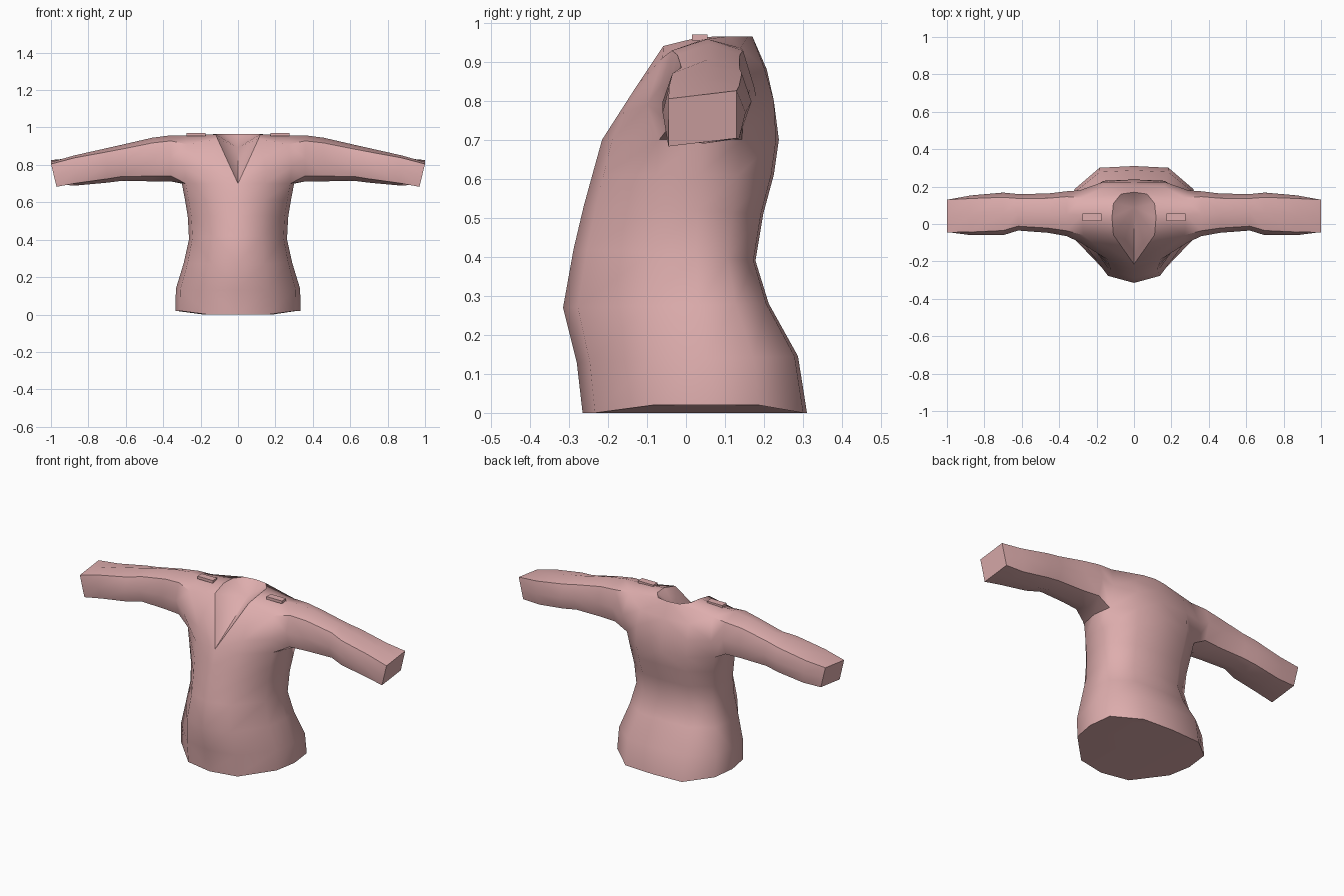
import bpy, bmesh

cube = bpy.data.objects.get("Cube")
if cube:
    bpy.data.objects.remove(cube, do_unlink=True)

pink = bpy.data.materials.new("dusty_pink_knit")
pink.use_nodes = True
pink.diffuse_color = (0.73, 0.42, 0.42, 1)
pink.node_tree.nodes["Principled BSDF"].inputs["Base Color"].default_value = (0.73, 0.42, 0.42, 1)


def finish(bm, name, smooth):
    """Turn half a bmesh into a mirrored object."""
    bmesh.ops.recalc_face_normals(bm, faces=bm.faces)
    mesh = bpy.data.meshes.new(name)
    bm.to_mesh(mesh)
    bm.free()
    mesh.materials.append(pink)
    obj = bpy.data.objects.new(name, mesh)
    bpy.context.collection.objects.link(obj)
    bpy.ops.object.select_all(action='DESELECT')
    bpy.context.view_layer.objects.active = obj
    obj.select_set(True)
    mod = obj.modifiers.new("mirror", 'MIRROR')
    mod.merge_threshold = 0.0005
    bpy.ops.object.modifier_apply(modifier=mod.name)
    if smooth:
        bpy.ops.object.shade_smooth_by_angle(angle=0.9)
    return obj


bm = bmesh.new()


def face(*verts):
    unique = list(dict.fromkeys(verts))
    if len(unique) > 2:
        return bm.faces.new(unique)


# Torso: half outline scaled by half width, front depth and back depth
OUTLINE = [(0, -1), (.48, -.88), (.93, -.32), (1, .15), (.95, .6), (.55, .97), (0, 1)]
# height front, height back, half width, front depth, back depth
LEVELS = [(0, 0, .335, .265, .31), (.13, .145, .332, .28, .287),
          (.27, .28, .29, .315, .212), (.42, .39, .262, .288, .178),
          (.53, .51, .268, .262, .198), (.61, .61, .283, .24, .225),
          (.70, .70, .30, .215, .238)]
rings = []
for i, (zf, zb, w, f, b) in enumerate(LEVELS):
    ring = []
    for mx, my in OUTLINE:
        z = zf + (zb - zf) * (my + 1) / 2
        if i == 0 and mx > .9:
            z += .02
        ring.append(bm.verts.new((mx * w, my * (f if my < 0 else b), z)))
    rings.append(ring)
for lo, hi in zip(rings, rings[1:]):
    for k in range(6):
        face(lo[k], lo[k + 1], hi[k + 1], hi[k])
face(*rings[0])

# Shoulders: all rings share the bottom point of the V neck
chest = rings[-1]


def upper_ring(points):
    return [chest[0]] + [bm.verts.new(p) if p else None for p in points]


mid = upper_ring([(.147, -.16, .77), (.285, -.10, .79), None,
                  (.29, .18, .81), (.165, .225, .80), (0, .225, .80)])
shoulder = upper_ring([(.14, -.125, .84), (.27, -.06, .91), (.28, .045, .957),
                       (.27, .14, .935), (.16, .20, .885), (0, .207, .88)])
neck = upper_ring([(.06, -.13, .83), (.11, -.058, .94), (.118, .035, .963),
                   (.11, .11, .965), (.07, .16, .965), (0, .17, .965)])
for k in (0, 1, 4, 5):
    face(chest[k], chest[k + 1], mid[k + 1], mid[k])
    face(mid[k], mid[k + 1], shoulder[k + 1], shoulder[k])
for k in range(6):
    face(shoulder[k], shoulder[k + 1], neck[k + 1], neck[k])

# Recessed panel closing the neck
centre = bm.verts.new((0, .09, .893))
for k in range(6):
    face(neck[k], neck[k + 1], centre)
    edge = bm.edges.get((neck[k], neck[k + 1]))
    if edge:
        edge.smooth = False

# Sleeve: grows out of the eight-point armhole
armhole = [chest[2], chest[3], chest[4], mid[4],
           shoulder[4], shoulder[3], shoulder[2], mid[2]]
SQUARE = [(-1, -1), (0, -1), (1, -1), (1, 0), (1, 1), (0, 1), (-1, 1), (-1, 0)]
# x, top, bottom, front, back, corner fullness, slant
SECTIONS = [(.36, .958, .712, -.065, .175, .76, 0), (.46, .945, .712, -.047, .163, .76, 0),
            (.62, .908, .715, -.035, .16, .76, 0), (.70, .89, .705, -.06, .168, .78, 0),
            (.87, .85, .69, -.06, .153, .84, .1), (.985, .815, .693, -.045, .13, 1, .24)]
last = armhole
for x, top, bottom, front, back, full, slant in SECTIONS:
    ring = []
    for sy, sz in SQUARE:
        c = full if sy and sz else 1
        y = (front + back) / 2 + sy * c * (back - front) / 2
        dz = sz * c * (top - bottom) / 2
        tilt = .12 * (y - .04) if full == 1 else 0
        ring.append(bm.verts.new((x + slant * dz, y, (top + bottom) / 2 + dz + tilt)))
    for k in range(8):
        n = (k + 1) % 8
        face(last[k], last[n], ring[n], ring[k])
    last = ring
face(*last)
finish(bm, "sweater", True)

# Small raised tabs on the shoulders
bm = bmesh.new()
bmesh.ops.create_cube(bm, size=1)
bmesh.ops.scale(bm, vec=(.1, .04, .016), verts=bm.verts)
bmesh.ops.translate(bm, vec=(.225, .035, .962), verts=bm.verts)
finish(bm, "shoulder_tabs", False)
